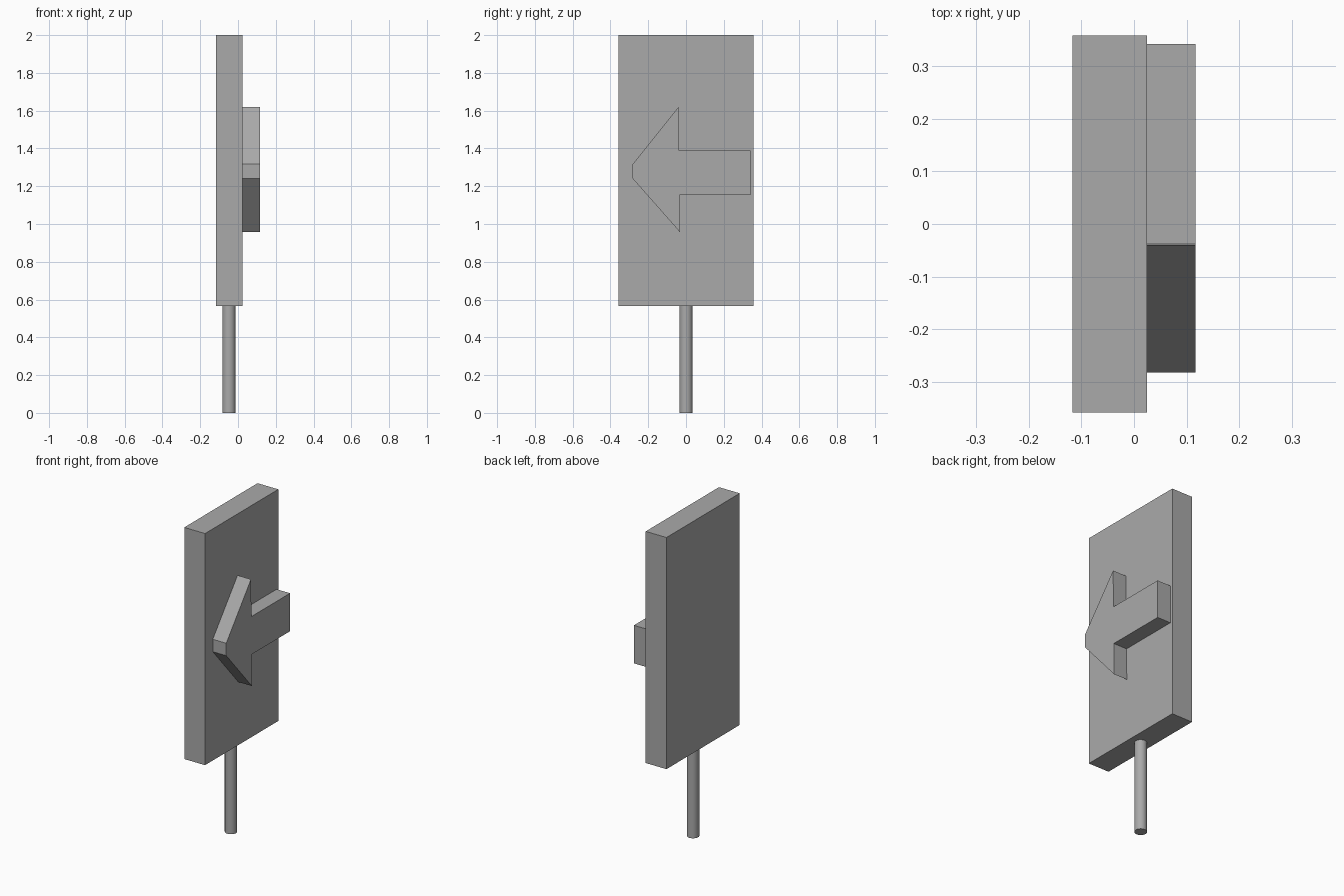
import bpy
import bmesh
from math import radians

cube = bpy.data.objects.get("Cube")
if cube:
    bpy.data.objects.remove(cube, do_unlink=True)

GREY = (0.40, 0.40, 0.40, 1)
grey = bpy.data.materials.new("plain grey")
grey.use_nodes = True
grey.diffuse_color = GREY
grey.node_tree.nodes["Principled BSDF"].inputs["Base Color"].default_value = GREY


def extrude_profile(name, outline, x0, x1):
    """Extrude a (y, z) outline along x."""
    bm = bmesh.new()
    face = bm.faces.new([bm.verts.new((x0, y, z)) for y, z in outline])
    result = bmesh.ops.extrude_face_region(bm, geom=[face])
    verts = [v for v in result["geom"] if isinstance(v, bmesh.types.BMVert)]
    bmesh.ops.translate(bm, verts=verts, vec=(x1 - x0, 0, 0))
    bmesh.ops.recalc_face_normals(bm, faces=bm.faces)
    mesh = bpy.data.meshes.new(name)
    bm.to_mesh(mesh)
    bm.free()
    mesh.materials.append(grey)
    obj = bpy.data.objects.new(name, mesh)
    bpy.context.collection.objects.link(obj)
    return obj


BACK, FACE, RAISED = -0.117, 0.025, 0.117
HALF, BOTTOM, TOP = 0.358, 0.567, 2.0

# Sign panel
extrude_profile("sign_panel",
                [(-HALF, BOTTOM), (HALF, BOTTOM), (HALF, TOP), (-HALF, TOP)],
                BACK, FACE)

# Raised arrow with a blunt tip, pointing to the front
extrude_profile("arrow",
                [(0.342, 1.153), (0.342, 1.388), (-0.036, 1.388), (-0.04, 1.62),
                 (-0.282, 1.317), (-0.282, 1.24), (-0.032, 0.957), (-0.034, 1.153)],
                FACE, RAISED)

# Round post under the panel
bpy.ops.mesh.primitive_cylinder_add(vertices=32, radius=0.035, depth=BOTTOM,
                                    location=((BACK + FACE) / 2 - 0.002, 0, BOTTOM / 2))
post = bpy.context.object
post.name = "post"
post.data.materials.append(grey)
bpy.ops.object.shade_smooth_by_angle(angle=radians(30))
